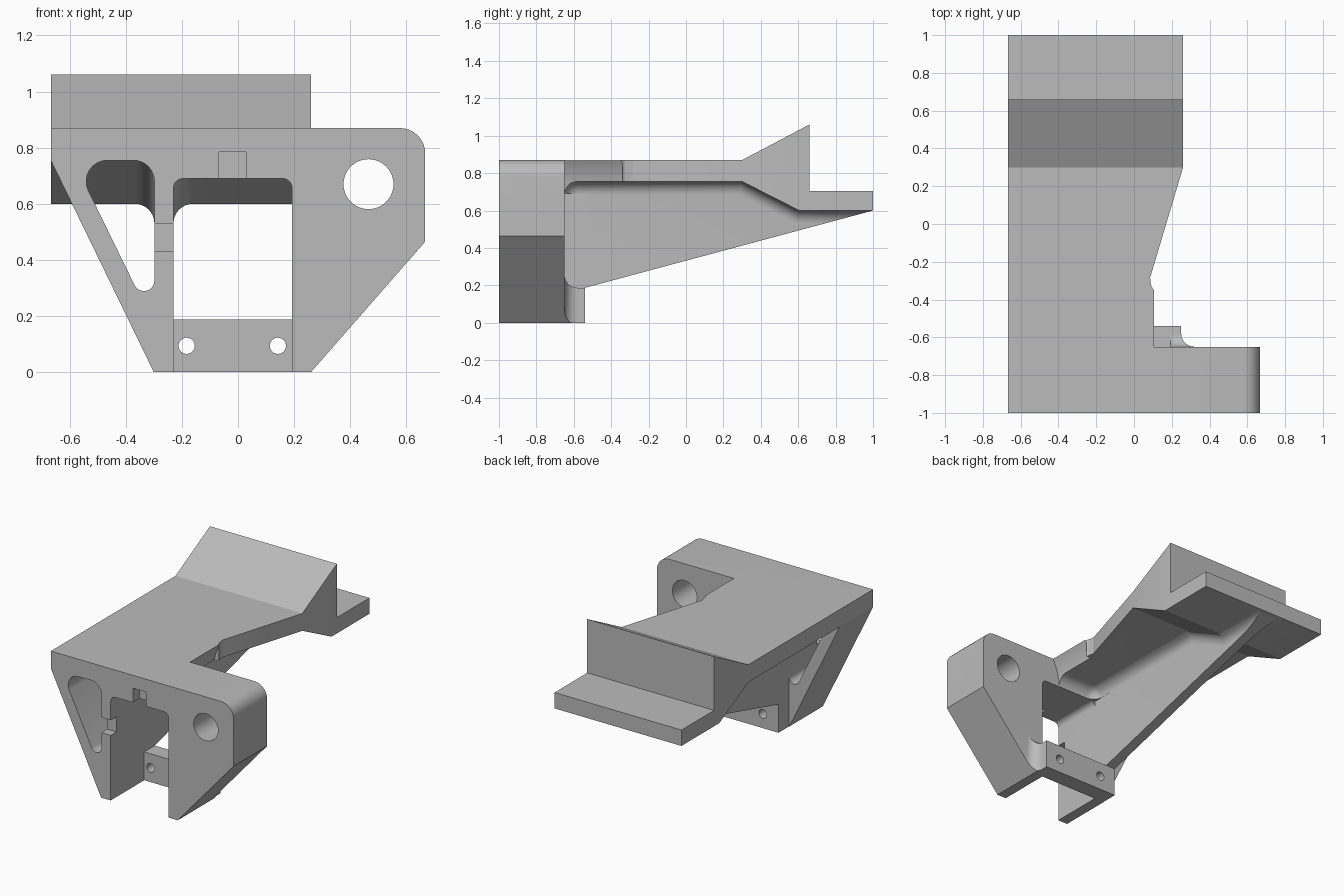
import bpy, bmesh
from math import pi, tan, cos, sin
from mathutils import Vector

default = bpy.data.objects.get("Cube")
if default:
    bpy.data.objects.remove(default, do_unlink=True)

grey = bpy.data.materials.new("plain grey")
grey.use_nodes = True
grey.diffuse_color = (0.5, 0.5, 0.5, 1)
grey.node_tree.nodes["Principled BSDF"].inputs["Base Color"].default_value = (0.5, 0.5, 0.5, 1)


def rounded(points, steps=8):
    """Closed outline whose (u, v, radius) corners are replaced by arcs."""
    out = []
    for i, (u, v, r) in enumerate(points):
        p = Vector((u, v))
        if not r:
            out.append(p)
            continue
        a = (Vector(points[i - 1][:2]) - p).normalized()
        b = (Vector(points[(i + 1) % len(points)][:2]) - p).normalized()
        half = a.angle(b) / 2
        centre = p + (a + b).normalized() * (r / sin(half))
        start = p + a * (r / tan(half)) - centre
        end = p + b * (r / tan(half)) - centre
        sweep = start.angle(end)
        for k in range(steps + 1):
            t = k / steps
            out.append(centre + (start * sin((1 - t) * sweep) + end * sin(t * sweep)) / sin(sweep))
    return out


def circle(u, v, r, n=48):
    return [Vector((u + r * cos(2 * pi * k / n), v + r * sin(2 * pi * k / n))) for k in range(n)]


def prism(name, outline, axis, lo, hi, fillet=None):
    """Extrude an outline along an axis; fillet picks the edges to round off."""
    place = {"X": lambda u, v, d: (d, u, v),
             "Y": lambda u, v, d: (u, d, v),
             "Z": lambda u, v, d: (u, v, d)}[axis]
    bm = bmesh.new()
    rings = [[bm.verts.new(place(p[0], p[1], d)) for p in outline] for d in (lo, hi)]
    bm.faces.new(rings[0])
    bm.faces.new(rings[1][::-1])
    for i in range(len(outline)):
        bm.faces.new((rings[0][i - 1], rings[0][i], rings[1][i], rings[1][i - 1]))
    bmesh.ops.recalc_face_normals(bm, faces=bm.faces)
    if fillet:
        edges = [e for e in bm.edges if fillet(e.verts[0].co, e.verts[1].co)]
        bmesh.ops.bevel(bm, geom=edges, offset=.07, offset_type='OFFSET',
                        segments=8, profile=0.5, affect='EDGES')
    mesh = bpy.data.meshes.new(name)
    bm.to_mesh(mesh)
    bm.free()
    obj = bpy.data.objects.new(name, mesh)
    bpy.context.collection.objects.link(obj)
    return obj


def box(name, x, y, z):
    return prism(name, [(x[0], z[0]), (x[1], z[0]), (x[1], z[1]), (x[0], z[1])], "Y", *y)


def rib_top(a, b):
    """Edge where the thin rib meets the underside of the plate."""
    return min(a.z, b.z) > .5 and abs(a.x - b.x) < .01 and abs(a.x) < .5


def rib_or_block(a, b):
    """Rib edges plus the corners against the back of the front block."""
    return rib_top(a, b) or (max(a.y, b.y) < -.6 and min(a.x, b.x) < 0)


# Solid side silhouette of the bracket
bracket = prism("bracket", [(-1, 0), (-1, .87), (.3, .87), (.66, 1.06), (.66, .705), (1, .705),
                            (1, .6), (-.54, .187), (-.54, 0)], "X", -.667, .667)
bracket.data.materials.append(grey)
cutters = []

# Sloped legs and rounded shoulder of the front block
cutters.append(prism("left_slope", [(-.3, 0), (-.667, .755), (-.9, .755), (-.9, -.2), (-.3, -.2)], "Y", -1.2, -.5))
cutters.append(prism("right_slope", [(.26, 0), (.26, -.2), (.9, -.2), (.9, .465), (.667, .465)], "Y", -1.2, -.5))
shoulder = rounded([(.577, .87, 0), (.667, .87, .09), (.667, .78, 0)])[1:-1]
cutters.append(prism("shoulder", shoulder + [(.9, .78), (.9, 1), (.577, 1)], "Y", -1.2, -.6))

# Pockets under the plate, either side of the thin rib
under = [(-.65, .755), (.3, .755), (.605, .6), (1.3, .6)]
cutters.append(prism("left_pocket", under + [(1.3, -.3), (-.65, -.3)], "X", -1, -.298, rib_top))
cutters.append(prism("right_pocket", under + [(1.3, .187), (-.65, .187)], "X", -.23, 1, rib_or_block))

# Plan outline of the arm, rounded end of the cross bar, tool clearance
cutters.append(prism("arm_outline", [(.26, 1.3), (.26, .3), (.085, -.285), (.092, -.33), (.105, -.35),
                                     (.105, -.65), (1, -.65), (1, 1.3)], "Z", .3, 1.3))
cutters.append(prism("bar_end", rounded([(.25, -.65, .07), (1, -.65, 0), (1, 1.3, 0), (.25, 1.3, 0)]),
                     "Z", -.2, .31))
cutters.append(prism("tool_clearance", circle(.465, .67, .41, 96), "Y", -.65, -.34))

# Openings in the front block
cutters.append(prism("left_slot", rounded([(-.586, .755, .075), (-.298, .755, .075), (-.298, .166, .037)]),
                     "Y", -1.2, -.64))
cutters.append(prism("window", rounded([(-.23, -.2, 0), (-.23, .69, .035), (.193, .69, .035), (.193, -.2, 0)]),
                     "Y", -1.2, -.65))
cutters.append(box("window_back", (-.23, .193), (-.65, -.5), (.187, .69)))
cutters.append(prism("large_hole", circle(.465, .67, .089), "Y", -1.2, -.6))
for x in (-.183, .142):
    cutters.append(prism("bar_hole", circle(x, .094, .029, 24), "Y", -.8, -.4))

# Shallow notches in the front face
cutters.append(box("top_notch", (-.068, .028), (-1.2, -.93), (.6, .785)))
cutters.append(box("rib_notch", (-.4, -.2), (-1.2, -.94), (.43, .53)))

bpy.ops.object.select_all(action='DESELECT')
bpy.context.view_layer.objects.active = bracket
bracket.select_set(True)
for cutter in cutters:
    cut = bracket.modifiers.new(cutter.name, 'BOOLEAN')
    cut.operation = 'DIFFERENCE'
    cut.solver = 'EXACT'
    cut.object = cutter
    bpy.ops.object.modifier_apply(modifier=cut.name)
    bpy.data.objects.remove(cutter, do_unlink=True)

bpy.ops.object.shade_smooth_by_angle(angle=.4)
